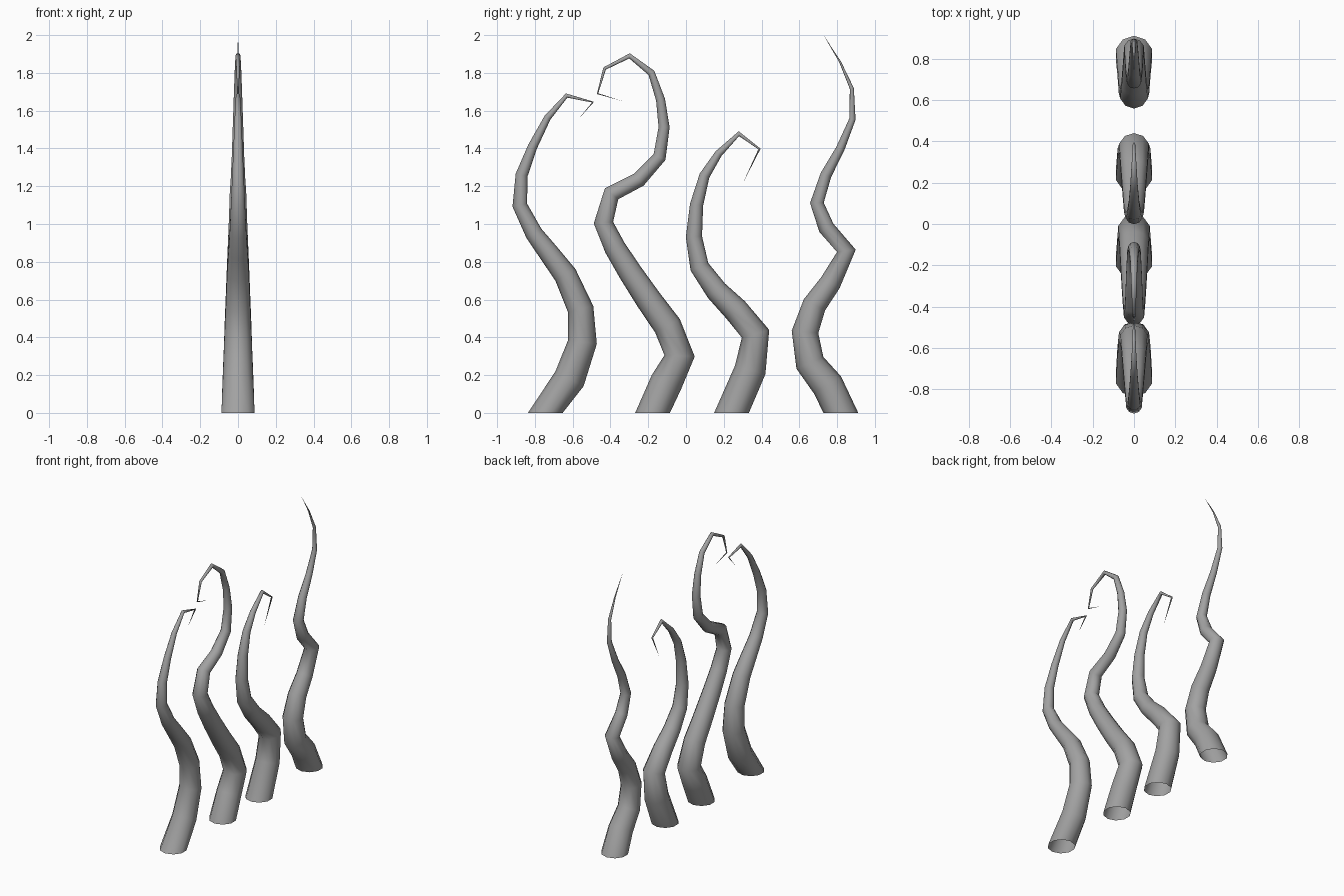
import bpy, bmesh, math
from mathutils import Vector

if "Cube" in bpy.data.objects:
    bpy.data.objects.remove(bpy.data.objects["Cube"])

SIDES = 10
BASE_RADIUS = 0.092

skin = bpy.data.materials.new("grey skin")
skin.diffuse_color = (0.36, 0.36, 0.36, 1)
skin.use_nodes = True
skin.node_tree.nodes["Principled BSDF"].inputs["Base Color"].default_value = skin.diffuse_color


def tentacle(name, path):
    """Open-bottomed tapering tube along (y, z) points, ending in a sharp tip."""
    pts = [Vector((0, y, z)) for y, z in path]
    last = len(pts) - 1
    bm = bmesh.new()
    rings = []
    for i, p in enumerate(pts[:-1]):
        # ring lies across the bisector of neighbouring segments
        ahead = (pts[i + 1] - p).normalized()
        along = (ahead + (p - pts[i - 1]).normalized()).normalized() if i else Vector((0, 0, 1))
        across = Vector((0, along.z, -along.y))
        r = BASE_RADIUS * (1 - i / last) ** 1.1
        ring = []
        for k in range(SIDES):
            a = 2 * math.pi * k / SIDES
            ring.append(bm.verts.new(p + across * r * math.cos(a) + Vector((r * math.sin(a), 0, 0))))
        rings.append(ring)
    tip = bm.verts.new(pts[-1])
    for k in range(SIDES):
        n = (k + 1) % SIDES
        for lo, hi in zip(rings, rings[1:]):
            bm.faces.new((lo[k], hi[k], hi[n], lo[n]))
        bm.faces.new((rings[-1][k], tip, rings[-1][n]))
    bmesh.ops.recalc_face_normals(bm, faces=bm.faces)
    # make sure the outside faces outward
    f = bm.faces[0]
    if f.normal.dot(f.calc_center_median() - (pts[0] + pts[1]) / 2) < 0:
        bmesh.ops.reverse_faces(bm, faces=bm.faces)
    for f in bm.faces:
        f.smooth = True
    me = bpy.data.meshes.new(name)
    bm.to_mesh(me)
    bm.free()
    me.materials.append(skin)
    bpy.context.collection.objects.link(bpy.data.objects.new(name, me))


# front tentacle with a hooked tip
tentacle("front_tentacle", [
    (-.745, 0), (-.617, .18), (-.548, .376), (-.558, .55), (-.638, .73),
    (-.725, .845), (-.805, .95), (-.88, 1.10), (-.87, 1.26), (-.812, 1.41),
    (-.733, 1.563), (-.632, 1.68), (-.492, 1.645), (-.57, 1.555)])

# tall curled tentacle
tentacle("curled_tentacle", [
    (-.177, 0), (-.103, .164), (-.034, .302), (-.098, .461), (-.198, .599),
    (-.294, .742), (-.376, .874), (-.437, 1.007), (-.394, 1.16), (-.249, 1.235),
    (-.14, 1.354), (-.116, 1.513), (-.135, 1.659), (-.183, 1.80), (-.299, 1.89),
    (-.431, 1.823), (-.468, 1.69), (-.341, 1.652)])

# short hooked tentacle
tentacle("short_tentacle", [
    (.241, 0), (.34, .228), (.368, .419), (.262, .546), (.161, .647),
    (.071, .774), (.042, .933), (.056, 1.102), (.098, 1.256), (.172, 1.372),
    (.28, 1.478), (.389, 1.397), (.304, 1.223)])

# back tentacle reaching straight up
tentacle("back_tentacle", [
    (.82, 0), (.749, .148), (.656, .265), (.63, .429), (.68, .572),
    (.765, .69), (.849, .858), (.743, .98), (.693, 1.112), (.741, 1.26),
    (.817, 1.399), (.881, 1.555), (.878, 1.717), (.815, 1.86), (.728, 2.0)])
